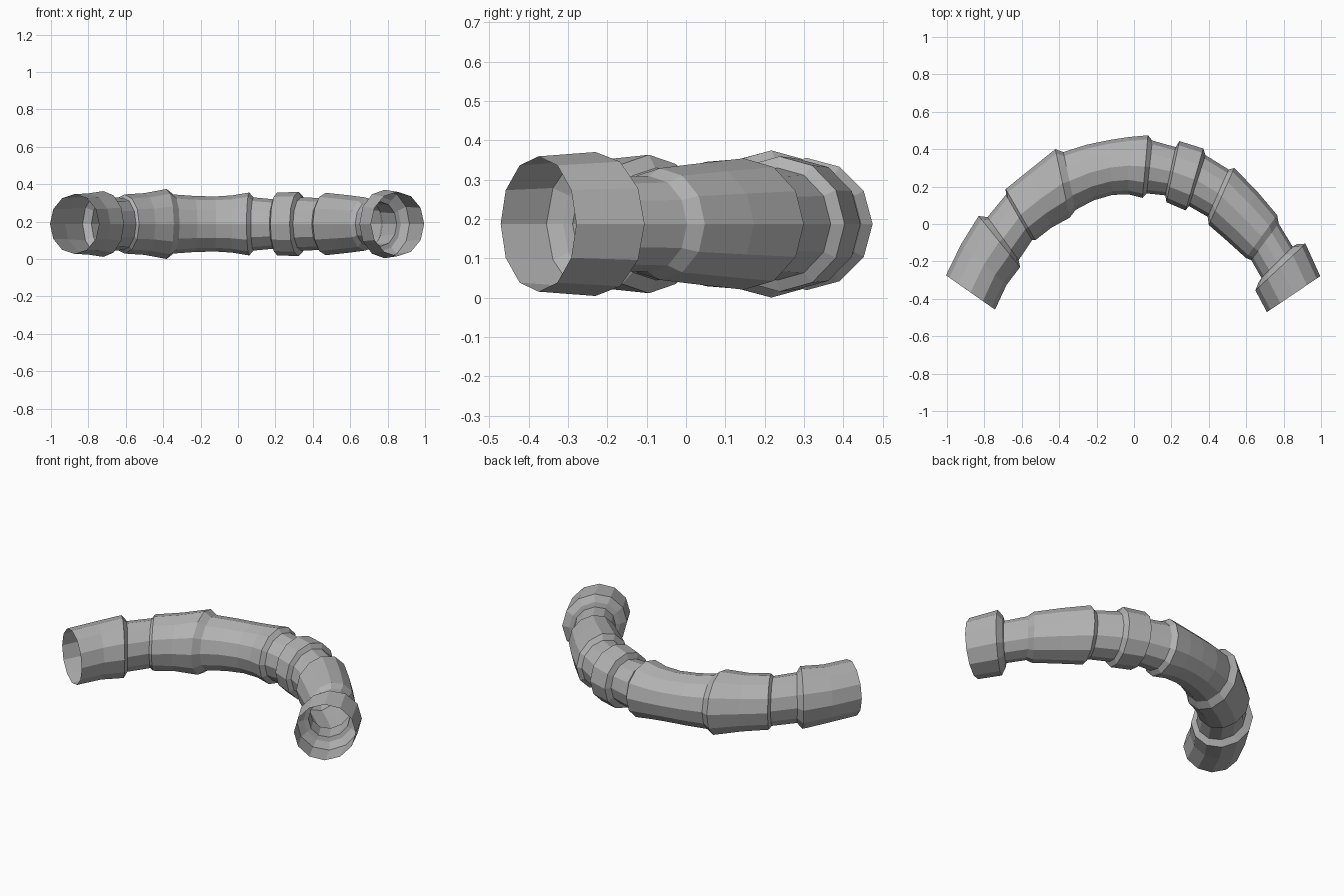
import bpy
import bmesh
from math import cos, sin, radians, tau
from mathutils import Vector

SIDES = 12
AXIS_HEIGHT = 0.187

cube = bpy.data.objects.get("Cube")
if cube:
    bpy.data.objects.remove(cube, do_unlink=True)

# Single plain grey
grey = bpy.data.materials.new("pipe grey")
grey.use_nodes = True
colour = (0.45, 0.45, 0.45, 1)
grey.diffuse_color = colour
grey.node_tree.nodes["Principled BSDF"].inputs["Base Color"].default_value = colour

# Pipe sections in order along the bend.
# Each ring: centre x, centre y, direction of the outer side of the bend, radius
sections = {
    "right_end_socket": [(-.874, -.366, 145, .16), (-.803, -.217, 138, .163),
                         (-.72, -.094, 129, .176)],
    "right_neck": [(-.70, -.078, 126, .142), (-.615, .035, 120, .14)],
    "right_flared_sleeve": [(-.607, .05, 120, .158), (-.5, .135, 111, .165),
                            (-.382, .217, 102, .187)],
    "middle_elbow": [(-.345, .23, 102, .158), (-.235, .275, 97, .15),
                     (-.125, .302, 93, .147), (-.03, .312, 89, .153),
                     (.06, .307, 85, .168)],
    "middle_neck": [(.083, .305, 84, .142), (.195, .282, 78, .132)],
    "joining_collar": [(.208, .28, 78, .167), (.323, .238, 74, .172)],
    "left_neck": [(.338, .232, 72, .143), (.45, .165, 66, .138)],
    "left_tapered_sleeve": [(.468, .147, 66, .167), (.58, .04, 59, .155),
                            (.682, -.067, 54, .142)],
    "left_end_neck": [(.70, -.095, 53, .122), (.765, -.205, 45, .118)],
    "left_end_socket": [(.768, -.21, 45, .145), (.783, -.23, 43, .183),
                        (.853, -.375, 34, .172)],
}


def add_ring(bm, x, y, angle, radius):
    """Add one upright polygon ring, facing along the pipe."""
    centre = Vector((x, y, AXIS_HEIGHT))
    outward = Vector((cos(radians(angle)), sin(radians(angle)), 0))
    up = Vector((0, 0, 1))
    turns = [tau * k / SIDES for k in range(SIDES)]
    return [bm.verts.new(centre + radius * (outward * cos(t) + up * sin(t)))
            for t in turns]


def build_section(name, rings):
    """Skin a row of rings into an open tube."""
    bm = bmesh.new()
    loops = [add_ring(bm, *ring) for ring in rings]
    for first, second in zip(loops, loops[1:]):
        for k in range(SIDES):
            n = (k + 1) % SIDES
            bm.faces.new((first[k], first[n], second[n], second[k]))
    mesh = bpy.data.meshes.new(name)
    bm.to_mesh(mesh)
    bm.free()
    mesh.materials.append(grey)
    bpy.context.scene.collection.objects.link(bpy.data.objects.new(name, mesh))


# Each section starts on the last ring of the one before, which forms the step
last_ring = []
for name, rings in sections.items():
    build_section(name, last_ring + rings)
    last_ring = rings[-1:]
